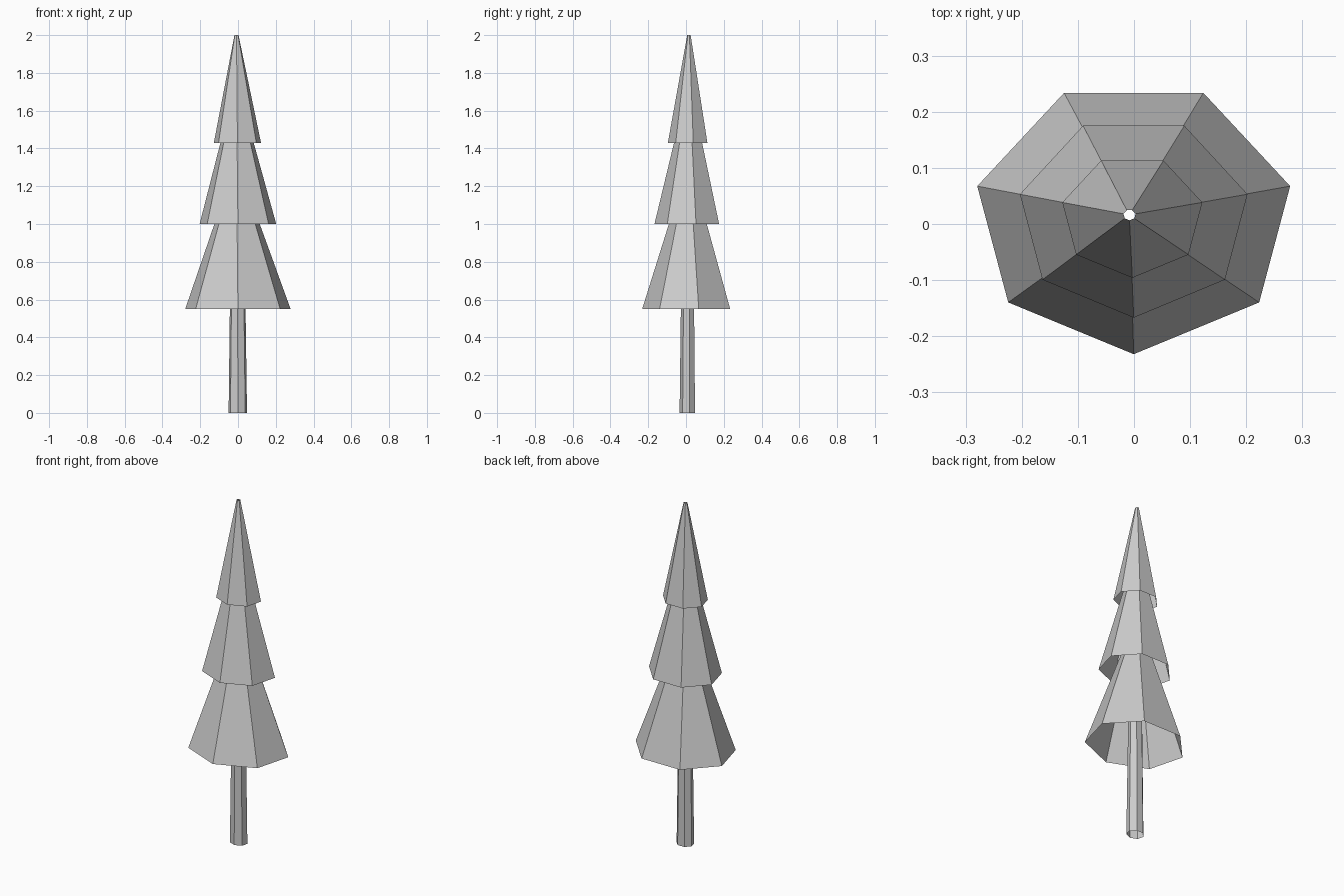
import bpy, bmesh
from math import sin, cos, pi

if "Cube" in bpy.data.objects:
    bpy.data.objects.remove(bpy.data.objects["Cube"])

SIDES = 7


def tapered_tube(name, lower, upper):
    """Open seven-sided shell between two rings given as (cx, cy, rx, ry, z)."""
    bm = bmesh.new()
    rings = []
    for cx, cy, rx, ry, z in (lower, upper):
        ring = []
        for i in range(SIDES):
            a = -pi / 2 + 2 * pi * i / SIDES
            ring.append(bm.verts.new((cx + rx * cos(a), cy + ry * sin(a), z)))
        rings.append(ring)
    low, top = rings
    for i in range(SIDES):
        j = (i + 1) % SIDES
        bm.faces.new((low[i], low[j], top[j], top[i]))
    mesh = bpy.data.meshes.new(name)
    bm.to_mesh(mesh)
    bm.free()
    obj = bpy.data.objects.new(name, mesh)
    bpy.context.collection.objects.link(obj)
    return obj


# Trunk, running up inside the lowest tier
tapered_tube("trunk", (-0.001, 0.009, 0.050, 0.043, 0.0),
             (-0.002, 0.010, 0.038, 0.033, 0.90))

# Foliage tiers: nested open cones leaning slightly towards the same tip
tip = (-0.008, 0.016, 0.011, 0.0095)
tiers = [
    ("lower_foliage", (-0.0005, 0.013, 0.286, 0.245, 0.55), 1.31),
    ("middle_foliage", (-0.0005, 0.013, 0.208, 0.180, 1.00), 1.72),
    ("upper_foliage", (-0.003, 0.014, 0.128, 0.110, 1.43), 2.00),
]
for name, base, top_z in tiers:
    tapered_tube(name, base, tip + (top_z,))
